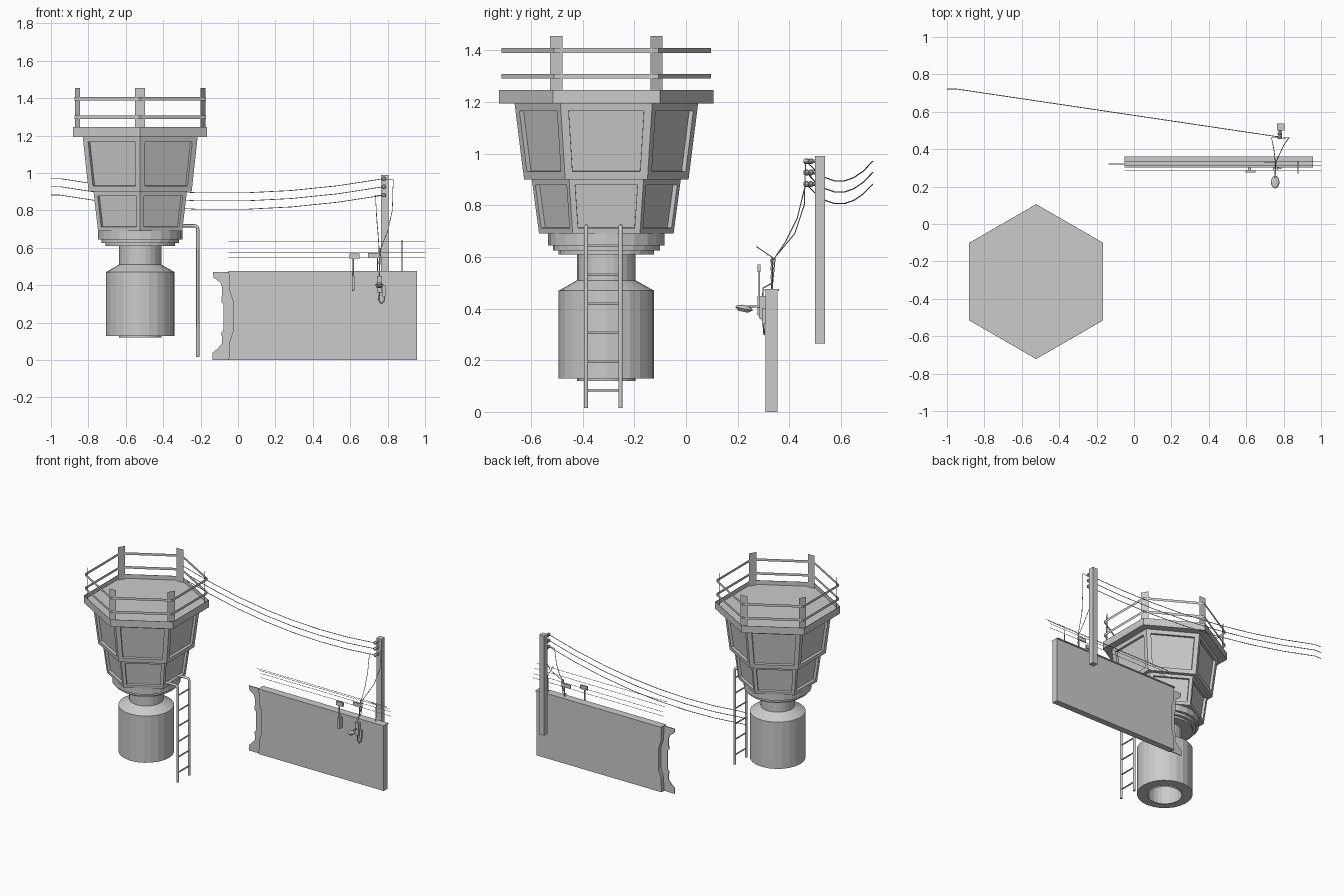
import bpy, bmesh, math
from mathutils import Matrix

CX, CY = -0.523, -0.308          # tower axis


def finish(name, bm):
    bmesh.ops.recalc_face_normals(bm, faces=bm.faces)
    me = bpy.data.meshes.new(name)
    bm.to_mesh(me)
    bm.free()
    ob = bpy.data.objects.new(name, me)
    bpy.context.collection.objects.link(ob)
    return ob


def box(name, x0, x1, y0, y1, z0, z1):
    bm = bmesh.new()
    bmesh.ops.create_cube(bm, size=1)
    for v in bm.verts:
        v.co = ((x0 + x1) / 2 + v.co.x * (x1 - x0), (y0 + y1) / 2 + v.co.y * (y1 - y0),
                (z0 + z1) / 2 + v.co.z * (z1 - z0))
    return finish(name, bm)


def lathe(name, profile, n, loc, phase=0.0, caps=True, inset=None, rot=None):
    """Spin (radius, z) points into n flat sides; optionally recess every side panel."""
    bm = bmesh.new()
    rings = [[bm.verts.new((r * math.cos(phase + i * math.tau / n),
                            r * math.sin(phase + i * math.tau / n), z)) for i in range(n)]
             for r, z in profile]
    sides = []
    for a, b in zip(rings, rings[1:]):
        for i in range(n):
            j = (i + 1) % n
            sides.append(bm.faces.new((a[i], a[j], b[j], b[i])))
    if caps:
        bm.faces.new(rings[0][::-1])
        bm.faces.new(rings[-1])
    bmesh.ops.recalc_face_normals(bm, faces=bm.faces)
    if inset:
        bmesh.ops.inset_individual(bm, faces=sides, thickness=inset[0], depth=0, use_even_offset=True)
        bmesh.ops.inset_individual(bm, faces=sides, thickness=0.0005, depth=-inset[1])
    ob = finish(name, bm)
    ob.matrix_world = Matrix.Translation(loc) @ (rot or Matrix())
    return ob


def tube(name, paths, r):
    cu = bpy.data.curves.new(name, 'CURVE')
    cu.dimensions = '3D'
    cu.bevel_depth = r
    cu.bevel_resolution = 1
    cu.use_fill_caps = True
    for pts in paths:
        sp = cu.splines.new('POLY')
        sp.points.add(len(pts) - 1)
        for p, c in zip(sp.points, pts):
            p.co = (*c, 1)
    ob = bpy.data.objects.new(name, cu)
    bpy.context.collection.objects.link(ob)
    bpy.ops.object.select_all(action='DESELECT')
    ob.select_set(True)
    bpy.context.view_layer.objects.active = ob
    bpy.ops.object.convert(target='MESH')
    return ob


def prism(name, outline, y0, y1):
    """Extrude an (x, z) outline along y."""
    bm = bmesh.new()
    f = bm.faces.new([bm.verts.new((x, y0, z)) for x, z in outline])
    ext = bmesh.ops.extrude_face_region(bm, geom=[f])['geom']
    bmesh.ops.translate(bm, vec=(0, y1 - y0, 0), verts=[g for g in ext if isinstance(g, bmesh.types.BMVert)])
    # keep the starting face so the prism is closed
    if not f.is_valid:
        bmesh.ops.holes_fill(bm, edges=bm.edges)
    return finish(name, bm)


# --- Watchtower: round base, neck tube and stepped collar
AX = (CX, CY, 0)
lathe("tower_base", [(0.113, 0.13), (0.184, 0.13), (0.184, 0.47), (0.113, 0.51)], 24, AX, caps=False)
lathe("tower_neck", [(0.113, 0.12), (0.113, 0.615)], 24, AX, caps=False)
lathe("tower_collar", [(0.11, 0.61), (0.185, 0.61), (0.185, 0.625), (0.207, 0.625), (0.207, 0.645),
                       (0.225, 0.645), (0.225, 0.69)], 24, AX)

# --- Hexagonal cabin with recessed panels, roof deck with a raised thin rim
HEX = math.pi / 6
lathe("lower_cabin", [(0.26, 0.69), (0.288, 0.90)], 6, AX, HEX, inset=(0.022, 0.018))
lathe("upper_cabin", [(0.318, 0.90), (0.355, 1.195)], 6, AX, HEX, inset=(0.03, 0.018))
lathe("roof_deck", [(0.414, 1.193), (0.414, 1.245), (0.411, 1.245), (0.411, 1.215)], 6, AX, HEX)

# --- Roof railing: thin strip rails and flat plank posts at the corners
for k, z in enumerate((1.298, 1.398)):
    lathe("roof_rail_%d" % k, [(0.405, z - 0.009), (0.405, z + 0.009)], 6, AX, HEX, caps=False)
for i in range(6):
    bm = bmesh.new()
    bm.faces.new([bm.verts.new((0.387, y, z)) for y, z in
                  ((-0.027, 1.215), (0.027, 1.215), (0.027, 1.455), (-0.027, 1.455))])
    post = finish("rail_post_%d" % i, bm)
    post.matrix_world = Matrix.Translation(AX) @ Matrix.Rotation(HEX + i * math.pi / 3, 4, 'Z')

# --- Ladder with rails bent over at the top
YA, YB = -0.386, -0.253
tube("ladder_rails", [[(-0.215, y, 0.017), (-0.215, y, 0.70), (-0.219, y, 0.712), (-0.23, y, 0.718),
                       (-0.31, y, 0.718)] for y in (YA, YB)], 0.009)
tube("ladder_rungs", [[(-0.215, YA, 0.085 + 0.112 * i), (-0.215, YB, 0.085 + 0.112 * i)]
                      for i in range(6)], 0.005)

# --- Wall with a broken left end
prism("wall_core", [(-0.05, 0), (0.958, 0), (0.958, 0.475), (-0.05, 0.475), (-0.045, 0.37), (-0.025, 0.31),
                    (-0.025, 0.16), (-0.045, 0.10)], 0.308, 0.353)
prism("broken_wall_edge", [(-0.135, 0), (-0.04, 0), (-0.02, 0.15), (-0.02, 0.31), (-0.04, 0.472),
                           (-0.135, 0.472), (-0.13, 0.44), (-0.095, 0.415), (-0.085, 0.39), (-0.088, 0.31),
                           (-0.078, 0.30), (-0.078, 0.16), (-0.088, 0.15), (-0.085, 0.09), (-0.11, 0.06),
                           (-0.135, 0.04)], 0.317, 0.323)
box("wall_cap", -0.05, 0.958, 0.303, 0.36, 0.468, 0.476)

# --- Fence wires on an angled support
tube("fence_wires", [[(-0.05, y, z), (1.0, y, z)] for y, z in
                     ((0.287, 0.632), (0.313, 0.607), (0.333, 0.577), (0.333, 0.546))], 0.0013)
tube("fence_support", [[(0.877, 0.333, 0.47), (0.877, 0.336, 0.597), (0.877, 0.272, 0.64)]], 0.0025)

# --- Utility pole with insulators
box("utility_pole", 0.765, 0.805, 0.499, 0.538, 0.265, 0.99)
LEVELS = (0.970, 0.927, 0.882)
side = Matrix.Rotation(math.pi / 2, 4, 'X')
for i, z in enumerate(LEVELS):
    lathe("insulator_%d" % i, [(0.008, 0), (0.008, 0.008), (0.012, 0.012), (0.012, 0.02), (0.008, 0.024),
                               (0.012, 0.028), (0.012, 0.038), (0.007, 0.045)], 10, (0.78, 0.499, z), rot=side)


# --- Sagging overhead lines and service drops
def sag(z):
    pts = []
    for i in range(8):
        t = i / 7
        pts.append((0.78 - 1.73 * t, 0.465 + 0.257 * t, z - 0.31 * t * (1 - t)))
    return pts + [(-1.0, 0.722, z)]


tube("overhead_lines", [sag(z) for z in LEVELS], 0.0022)
tube("service_drops", [
    [(0.785, 0.458, 0.965), (0.83, 0.462, 0.965), (0.825, 0.457, 0.80), (0.80, 0.42, 0.69),
     (0.765, 0.345, 0.60), (0.757, 0.335, 0.50)],
    [(0.775, 0.46, 0.882), (0.735, 0.462, 0.88), (0.742, 0.43, 0.75), (0.75, 0.385, 0.66),
     (0.755, 0.335, 0.585), (0.757, 0.335, 0.50)]], 0.002)
lathe("drop_insulator", [(0.003, 0), (0.006, 0.01), (0.003, 0.03), (0.006, 0.045), (0.003, 0.06),
                         (0.006, 0.075), (0.003, 0.09)], 8, (0.757, 0.332, 0.51))

# --- Sign boards and wall fittings
box("sign_board_left", 0.595, 0.65, 0.276, 0.288, 0.542, 0.57)
tube("sign_stem", [[(0.617, 0.283, 0.37), (0.617, 0.283, 0.55)]], 0.004)
box("sign_stem_bracket", 0.609, 0.625, 0.276, 0.308, 0.375, 0.45)
box("sign_board_right", 0.695, 0.755, 0.328, 0.336, 0.545, 0.572)
tube("sign_strut", [[(0.745, 0.332, 0.47), (0.745, 0.332, 0.55)]], 0.003)
box("junction_box", 0.742, 0.77, 0.285, 0.308, 0.36, 0.45)
box("switch_box", 0.772, 0.788, 0.293, 0.308, 0.34, 0.40)
tube("conduit", [[(0.757, 0.335, 0.50), (0.757, 0.298, 0.48), (0.757, 0.296, 0.44)],
                 [(0.758, 0.295, 0.36), (0.752, 0.30, 0.325), (0.765, 0.302, 0.30),
                  (0.78, 0.302, 0.315), (0.78, 0.30, 0.345)]], 0.003)

# --- Wall lamp with a tilted shade
tube("lamp_arm", [[(0.755, 0.29, 0.405), (0.755, 0.265, 0.41), (0.755, 0.225, 0.408)]], 0.005)
lathe("lamp_shade", [(0.006, -0.012), (0.018, -0.012), (0.035, 0), (0.028, 0.008), (0.01, 0.014)], 16,
      (0.755, 0.224, 0.40), rot=Matrix.Rotation(-0.2, 4, 'X') @ Matrix.Diagonal((0.65, 1, 1, 1)))
